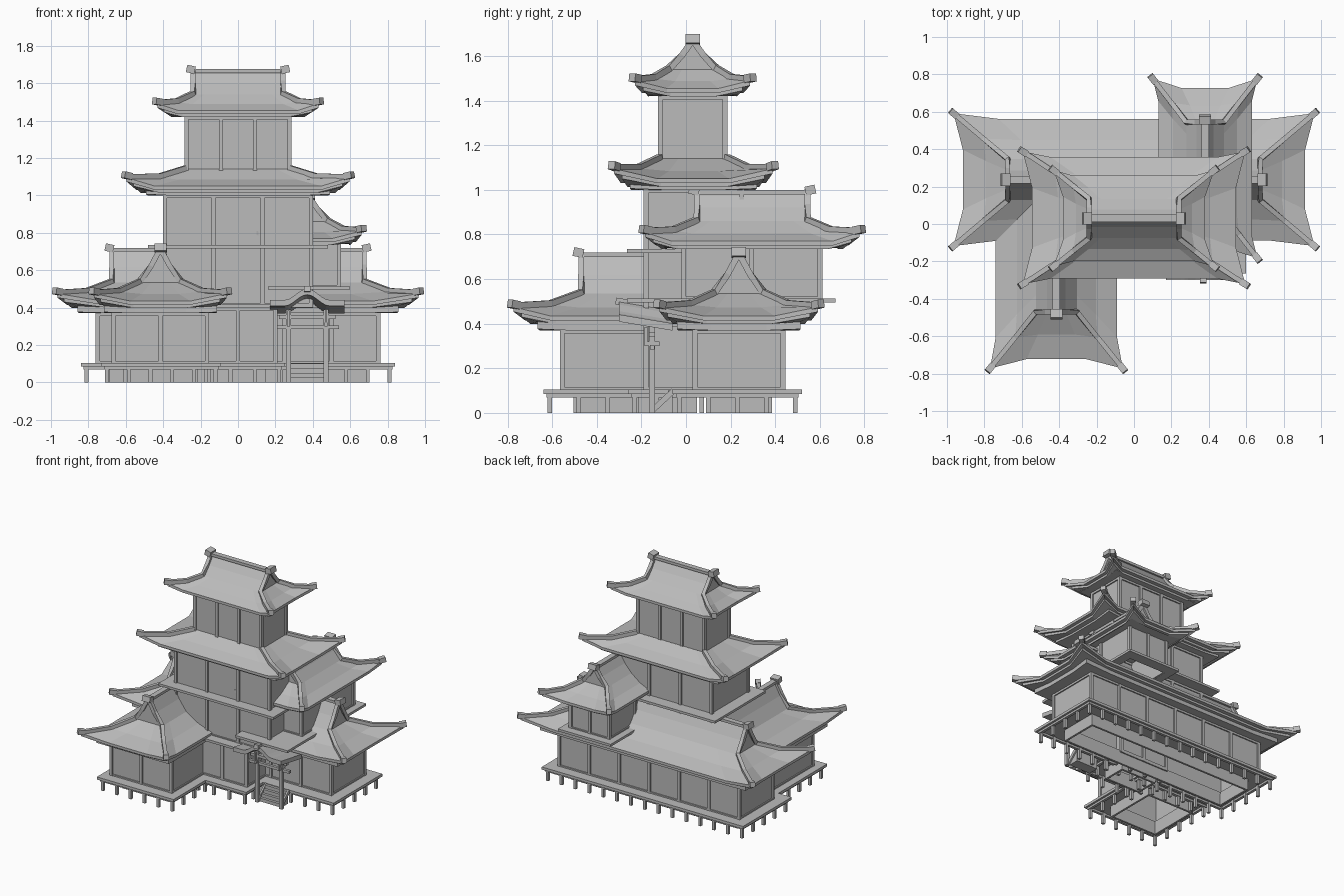
import bpy, bmesh, math
from mathutils import Vector

cube = bpy.data.objects.get("Cube")
if cube:
    bpy.data.objects.remove(cube, do_unlink=True)

grey = bpy.data.materials.new("plain grey")
grey.use_nodes = True
colour = (0.5, 0.5, 0.5, 1)
grey.diffuse_color = colour
grey.node_tree.nodes["Principled BSDF"].inputs["Base Color"].default_value = colour


def finish(bm, name):
    mesh = bpy.data.meshes.new(name)
    bm.to_mesh(mesh)
    bm.free()
    mesh.materials.append(grey)
    obj = bpy.data.objects.new(name, mesh)
    bpy.context.collection.objects.link(obj)


def add_box(bm, x0, x1, y0, y1, z0, z1):
    verts = bmesh.ops.create_cube(bm, size=1)["verts"]
    for v in verts:
        v.co = Vector((x1 if v.co.x > 0 else x0, y1 if v.co.y > 0 else y0,
                       z1 if v.co.z > 0 else z0))


def add_ring(bm, outer, inner, z0, z1):
    # flat rectangular frame made from four boxes
    a, b, c, d = outer
    e, f, g, h = inner
    add_box(bm, a, b, c, g, z0, z1)
    add_box(bm, a, b, h, d, z0, z1)
    add_box(bm, a, e, g, h, z0, z1)
    add_box(bm, f, b, g, h, z0, z1)


def add_beam(bm, path, width, height):
    # upright rectangular section swept along a path
    rows = []
    for i, p in enumerate(path):
        d = path[min(i + 1, len(path) - 1)] - path[max(i - 1, 0)]
        side = Vector((-d.y, d.x, 0)).normalized() * width / 2
        up = d.cross(side).normalized() * height / 2
        rows.append([bm.verts.new(p + o) for o in
                     (side + up, up - side, -side - up, side - up)])
    for r, s in zip(rows, rows[1:]):
        for k in range(4):
            bm.faces.new((r[k], r[k - 1], s[k - 1], s[k]))
    bm.faces.new(rows[0])
    bm.faces.new(rows[-1][::-1])


def grow(rect, d):
    return (rect[0] - d, rect[1] + d, rect[2] - d, rect[3] + d)


def spread(a, b, step):
    n = max(1, round((b - a) / step))
    return [a + (b - a) * i / n for i in range(n + 1)]


def walls(name, rect, z0, z1, bay=0.2):
    # hollow plaster walls with posts, sill and top plate
    x0, x1, y0, y1 = rect
    bm = bmesh.new()
    add_ring(bm, rect, grow(rect, -0.012), z0, z1)
    for z in (z0, z1 - 0.025):
        add_ring(bm, grow(rect, 0.009), grow(rect, -0.012), z, z + 0.025)
    spots = [(x, y) for x in spread(x0, x1, bay) for y in (y0, y1)]
    spots += [(x, y) for y in spread(y0, y1, bay * 1.6)[1:-1] for x in (x0, x1)]
    for x, y in spots:
        add_box(bm, x - 0.011, x + 0.011, y - 0.011, y + 0.011, z0, z1)
    finish(bm, name)


def deck(name, outer, rect):
    # veranda on short posts around a recessed foundation
    bm = bmesh.new()
    add_ring(bm, outer, grow(rect, -0.06), 0.085, 0.105)
    add_ring(bm, grow(outer, -0.015), grow(outer, -0.035), 0.07, 0.085)
    add_ring(bm, grow(rect, -0.05), grow(rect, -0.065), 0, 0.085)
    x0, x1, y0, y1 = grow(outer, -0.03)
    spots = [(x, y) for x in spread(x0, x1, 0.12) for y in (y0, y1)]
    spots += [(x, y) for y in spread(y0, y1, 0.12)[1:-1] for x in (x0, x1)]
    for x, y in spots:
        add_box(bm, x - 0.01, x + 0.01, y - 0.01, y + 0.01, 0, 0.085)
    finish(bm, name)


def slab(name, outer, inner, z):
    bm = bmesh.new()
    add_ring(bm, outer, inner, z - 0.009, z + 0.009)
    finish(bm, name)


def roof(name, centre, tip, top, wall, z_top, z_eave, z_tip, z_wall,
         z_ridge=None, turned=False, cut=False, skip=None):
    """Curved hip roof; z_ridge adds a gabled crown, cut ends it flat at +u,
    skip names a corner that is buried and needs no beam."""
    def put(u, v, z):
        if cut:
            u = min(u, top[0])
        if turned:
            u, v = -v, u
        return Vector((centre[0] + u, centre[1] + v, z))

    def ring(ax, ay, dip, flare):
        # corner, two flared eave points, next corner, and so on
        z_corner, z_mid = dip
        pts = []
        for sx, sy in ((-1, -1), (1, -1), (1, 1), (-1, 1)):
            side = (sx * (ax - flare), sy * ay * 0.45, z_mid)
            front = (sx * ax * 0.75, sy * (ay - flare * 0.6), z_mid)
            corner = (sx * ax, sy * ay, z_corner)
            pts += [side, corner, front] if sx * sy > 0 else [front, corner, side]
        return [put(*p) for p in pts]

    mid = [top[i] + (tip[i] - top[i]) * 0.45 for i in (0, 1)]
    z_mid = z_eave + (z_top - z_eave) * 0.38
    lip = [t - 0.035 for t in tip]
    inner = [tip[i] * 0.5 + wall[i] * 0.5 for i in (0, 1)]
    z_soffit = z_eave - 0.036
    rings = [ring(*top, (z_top, z_top), 0),
             ring(*mid, (z_mid + 0.012, z_mid), 0.015),
             ring(*tip, (z_tip, z_eave), 0.05),
             ring(*tip, (z_tip - 0.022, z_eave - 0.02), 0.05),
             ring(*lip, (z_tip - 0.026, z_eave - 0.02), 0.04),
             ring(*lip, (z_tip - 0.045, z_soffit), 0.04),
             ring(*inner, (z_soffit + 0.01, z_soffit), 0.01),
             ring(*inner, (z_wall + 0.006, z_wall), 0.01),
             ring(*wall, (z_wall, z_wall), 0)]
    bm = bmesh.new()
    rows = [[bm.verts.new(p) for p in r] for r in rings]
    for r, s in zip(rows, rows[1:]):
        for k in range(12):
            bm.faces.new((r[k - 1], s[k - 1], s[k], r[k]))
    if z_ridge:
        # gabled crown: concave slopes closed by gable ends
        rl, g = top
        z_half = z_top + (z_ridge - z_top) * 0.47
        shape = [(-g, z_top), (-g * 0.45, z_half), (0, z_ridge), (g * 0.45, z_half), (g, z_top)]
        a, b = [[bm.verts.new(put(s * rl, v, z)) for v, z in shape] for s in (-1, 1)]
        for k in range(4):
            bm.faces.new((a[k], b[k], b[k + 1], a[k + 1]))
        bm.faces.new(a)
        bm.faces.new(b[::-1])
    bmesh.ops.remove_doubles(bm, verts=bm.verts, dist=0.0005)
    bmesh.ops.recalc_face_normals(bm, faces=bm.faces)
    finish(bm, name)

    # hip beams with swollen tips, and the ridge
    bm = bmesh.new()
    lift = 0.006
    for sx in [-1] if cut else [-1, 1]:
        for sy in (-1, 1):
            if (sx, sy) == skip:
                continue
            path = [put(sx * u, sy * v, z + lift) for u, v, z in
                    ((*top, z_top), (*mid, z_mid + 0.012), (*tip, z_tip))]
            if z_ridge:
                path = [put(sx * top[0], sy * v, z + lift) for v, z in shape[2:4]] + path
            add_beam(bm, path, 0.026, 0.028)
            out = (path[-1] - path[-2]).normalized()
            add_beam(bm, [path[-1] - out * 0.025, path[-1] + out * 0.022 + Vector((0, 0, 0.01))],
                     0.036, 0.036)
        if z_ridge:
            u = sx * top[0]
            add_beam(bm, [put(u - sx * 0.01, 0, z_ridge + 0.004),
                          put(u + sx * 0.035, 0, z_ridge + 0.014)], 0.065, 0.04)
    if z_ridge:
        add_beam(bm, [put(-top[0], 0, z_ridge), put(top[0], 0, z_ridge)], 0.04, 0.02)
    finish(bm, name + "_beams")


# lower hall and front wing
hall = (-0.75, 0.75, 0.04, 0.435)
walls("hall_walls", hall, 0.09, 0.38, 0.25)
walls("wing_walls", (-0.665, -0.165, -0.555, 0.04), 0.09, 0.38, 0.25)
deck("hall_deck", (-0.84, 0.84, -0.06, 0.52), hall)
deck("wing_deck", (-0.73, -0.09, -0.64, -0.06), (-0.665, -0.165, -0.555, -0.05))
roof("hall_roof", (0, 0.237), (0.965, 0.355), (0.675, 0.11), (0.75, 0.2),
     0.535, 0.435, 0.475, 0.37, 0.71)
roof("wing_roof", (-0.415, -0.1175), (0.655, 0.355), (0.3525, 0.11), (0.44, 0.25),
     0.535, 0.435, 0.475, 0.37, 0.71, turned=True, cut=True)

# central tower
tower_base = (-0.2, 0.2, -0.18, 0.1)
walls("tower_base_walls", tower_base, 0.09, 0.41, 0.2)
deck("tower_deck", (-0.2, 0.25, -0.26, 0.1), tower_base)
walls("tower_walls", (-0.39, 0.39, -0.18, 0.25), 0.4, 1.01, 0.26)
slab("tower_base_slab", (-0.2, 0.25, -0.26, 0.1), (-0.19, 0.24, -0.18, 0.09), 0.41)
slab("tower_slab", (-0.48, 0.48, -0.265, 0.34), (-0.39, 0.39, -0.18, 0.25), 0.725)
roof("tower_skirt_roof", (0, 0.033), (0.595, 0.355), (0.28, 0.15), (0.39, 0.215),
     1.14, 1.05, 1.095, 1.0)
walls("top_walls", (-0.275, 0.275, -0.115, 0.175), 1.1, 1.43, 0.19)
roof("top_roof", (0, 0.03), (0.43, 0.258), (0.24, 0.105), (0.275, 0.145),
     1.54, 1.455, 1.49, 1.42, 1.665)

# raised annex crossing the hall
walls("annex_walls", (0.22, 0.54, -0.01, 0.6), 0.497, 0.78, 0.2)
slab("annex_slab", (0.16, 0.6, -0.265, 0.67), (0.22, 0.54, -0.01, 0.6), 0.505)
roof("annex_roof", (0.38, 0.297), (0.48, 0.28), (0.248, 0.1), (0.305, 0.16),
     0.86, 0.77, 0.81, 0.74, 0.99, turned=True, skip=(-1, 1))

# entrance gate with bowed roof
gate_x = 0.37
bm = bmesh.new()
for s in (-1, 1):
    x = gate_x + s * 0.1
    add_box(bm, x - 0.013, x + 0.013, -0.165, -0.139, 0, 0.39)
    add_box(bm, x - 0.008, x + 0.008, -0.185, -0.119, 0.3, 0.32)
    add_box(bm, x - 0.006, x + 0.006, -0.185, -0.173, 0.32, 0.385)
add_box(bm, gate_x - 0.17, gate_x + 0.17, -0.162, -0.142, 0.285, 0.305)
add_box(bm, gate_x - 0.15, gate_x + 0.15, -0.165, -0.139, 0.34, 0.36)
finish(bm, "gate_posts")

bm = bmesh.new()
arch = [(gate_x + 0.02 * i, 0.03 * (1 + math.cos(math.pi * min(1, abs(i) / 6))))
        for i in range(-10, 11)]
rows = []
for y, base in ((-0.3, 0.425), (-0.06, 0.385)):
    for dz in (0.016, -0.016):
        rows.append([bm.verts.new((x, y, base + z + dz)) for x, z in arch])
for a, b in ((0, 2), (1, 3), (0, 1), (2, 3)):
    for k in range(len(arch) - 1):
        bm.faces.new((rows[a][k], rows[a][k + 1], rows[b][k + 1], rows[b][k]))
for k in (0, -1):
    bm.faces.new((rows[0][k], rows[1][k], rows[3][k], rows[2][k]))
bmesh.ops.recalc_face_normals(bm, faces=bm.faces)
add_beam(bm, [Vector((gate_x, -0.315, 0.502)), Vector((gate_x, -0.06, 0.46))], 0.035, 0.03)
finish(bm, "gate_roof")

# entrance stairs
bm = bmesh.new()
for i in range(4):
    add_box(bm, gate_x - 0.09, gate_x + 0.09, -0.14 + 0.02 * i, -0.06, 0.025 * i, 0.025 * (i + 1))
for s in (-1, 1):
    x = gate_x + s * 0.095
    add_beam(bm, [Vector((x, -0.15, 0.012)), Vector((x, -0.055, 0.1))], 0.012, 0.025)
finish(bm, "entrance_stairs")
